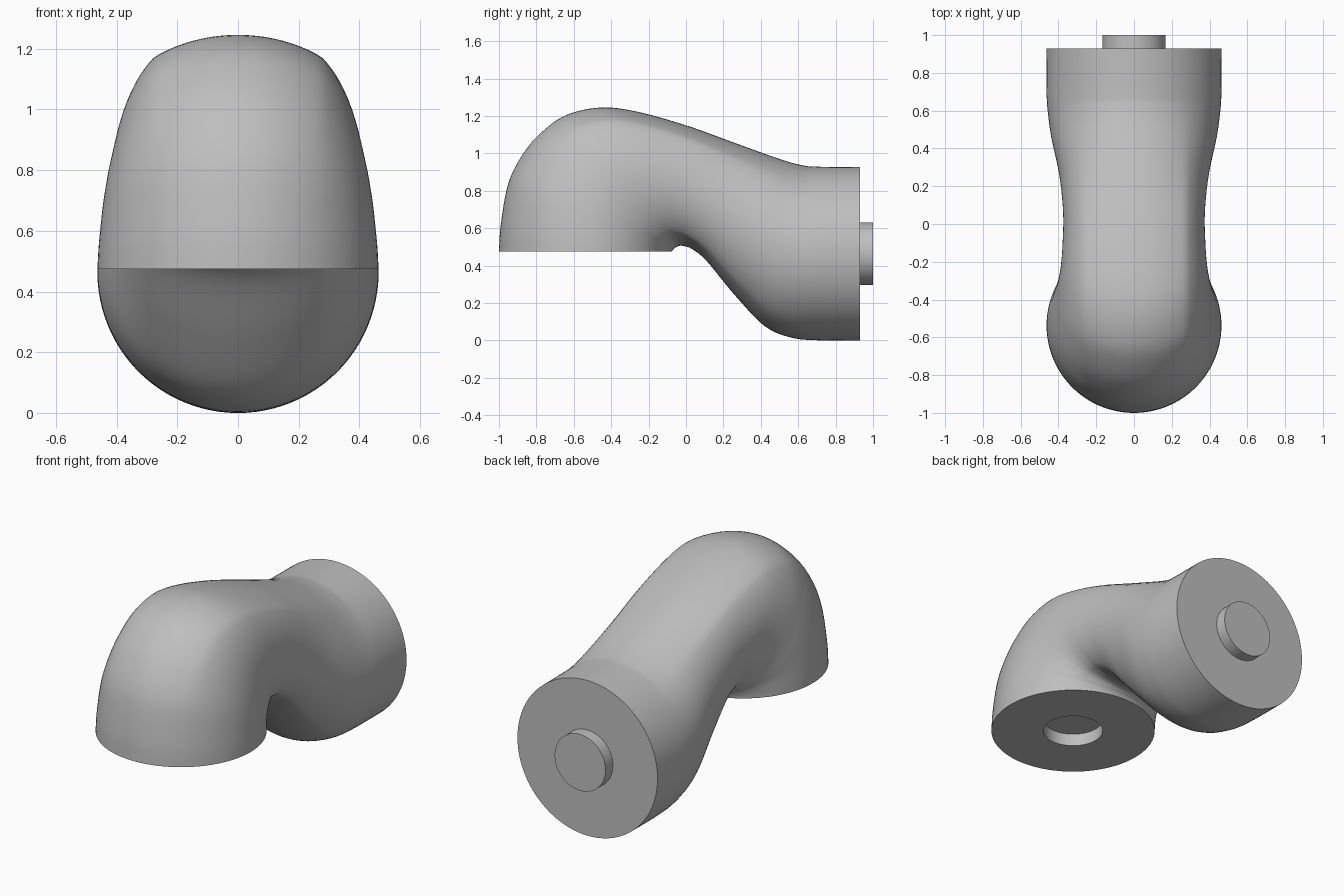
import bpy, bmesh, math
from mathutils import Vector

if "Cube" in bpy.data.objects:
    bpy.data.objects.remove(bpy.data.objects["Cube"])

R = 0.4635        # radius of both round ends
PEG_R = 0.168     # radius of peg and socket
CAP = 0.275       # half width of the unsqueezed outer strip
SEG = 96
STEPS = 6

grey = bpy.data.materials.new("light grey")
grey.diffuse_color = (0.52, 0.52, 0.52, 1)
grey.use_nodes = True
grey.node_tree.nodes["Principled BSDF"].inputs["Base Color"].default_value = grey.diffuse_color

# Stations along the elbow: outer y, outer z, inner y, inner z, half width
stations = [
    (-1.00, 0.475, -0.075, 0.475, 0.463),
    (-0.99, 0.620, -0.072, 0.482, 0.459),
    (-0.95, 0.840, -0.063, 0.492, 0.447),
    (-0.87, 1.000, -0.052, 0.499, 0.433),
    (-0.77, 1.115, -0.045, 0.503, 0.418),
    (-0.64, 1.205, -0.035, 0.506, 0.403),
    (-0.46, 1.245, -0.015, 0.505, 0.388),
    (-0.27, 1.225, 0.030, 0.490, 0.379),
    (0.00, 1.150, 0.110, 0.425, 0.375),
    (0.25, 1.060, 0.260, 0.243, 0.395),
    (0.50, 0.970, 0.420, 0.077, 0.438),
    (0.62, 0.937, 0.560, 0.016, 0.456),
    (0.70, 0.929, 0.700, 0.001, 0.463),
    (0.93, 0.927, 0.930, 0.000, 0.463),
]


def spline(pts, steps):
    """Catmull-Rom interpolation of tuples."""
    out = []
    for i in range(len(pts) - 1):
        a, b = pts[max(i - 1, 0)], pts[i]
        c, d = pts[i + 1], pts[min(i + 2, len(pts) - 1)]
        for k in range(steps):
            t = k / steps
            out.append(tuple(
                0.5 * (2 * q + (r - p) * t + (2 * p - 5 * q + 4 * r - s) * t * t
                       + (3 * q - p - 3 * r + s) * t ** 3)
                for p, q, r, s in zip(a, b, c, d)))
    out.append(pts[-1])
    return out


def section(oy, oz, iy, iz, w):
    """Circle whose outer strip stays round while its flanks are squeezed to w."""
    mid = Vector((0, (oy + iy) / 2, (oz + iz) / 2))
    half = Vector((0, (oy - iy) / 2, (oz - iz) / 2))
    ring = []
    for k in range(SEG):
        a = 2 * math.pi * k / SEG
        x = R * math.sin(a)
        t = max(0, (abs(x) - CAP) / (R - CAP))
        x -= math.copysign((R - w) * t, x)
        ring.append(mid + half * math.cos(a) + Vector((x, 0, 0)))
    return ring


def circle(center, out_dir, r):
    return [Vector(center) + Vector(out_dir) * r * math.cos(2 * math.pi * k / SEG)
            + Vector((r * math.sin(2 * math.pi * k / SEG), 0, 0)) for k in range(SEG)]


def loft(name, rings, cap_start=True):
    bm = bmesh.new()
    loops = [[bm.verts.new(p) for p in ring] for ring in rings]
    for a, b in zip(loops, loops[1:]):
        for k in range(SEG):
            n = (k + 1) % SEG
            bm.faces.new((a[k], a[n], b[n], b[k]))
    if cap_start:
        bm.faces.new(loops[0])
    bm.faces.new(loops[-1])
    bmesh.ops.recalc_face_normals(bm, faces=bm.faces)
    mesh = bpy.data.meshes.new(name)
    bm.to_mesh(mesh)
    bm.free()
    mesh.materials.append(grey)
    obj = bpy.data.objects.new(name, mesh)
    bpy.context.collection.objects.link(obj)
    bpy.ops.object.select_all(action='DESELECT')
    obj.select_set(True)
    bpy.context.view_layer.objects.active = obj
    bpy.ops.object.shade_smooth_by_angle(angle=math.radians(35))
    return obj


# Socket in the bottom face, then the bent body, then the peg on the back face
front = (0, -1, 0)
up = (0, 0, 1)
rings = [circle((0, -0.5375, z), front, PEG_R) for z in (0.55, 0.475)]
rings += [section(*s) for s in spline(stations, STEPS)]
rings += [circle((0, 0.93, R), up, PEG_R)]
rings += [circle((0, 1.0, R), up, PEG_R)]
loft("elbow_limb", rings)
